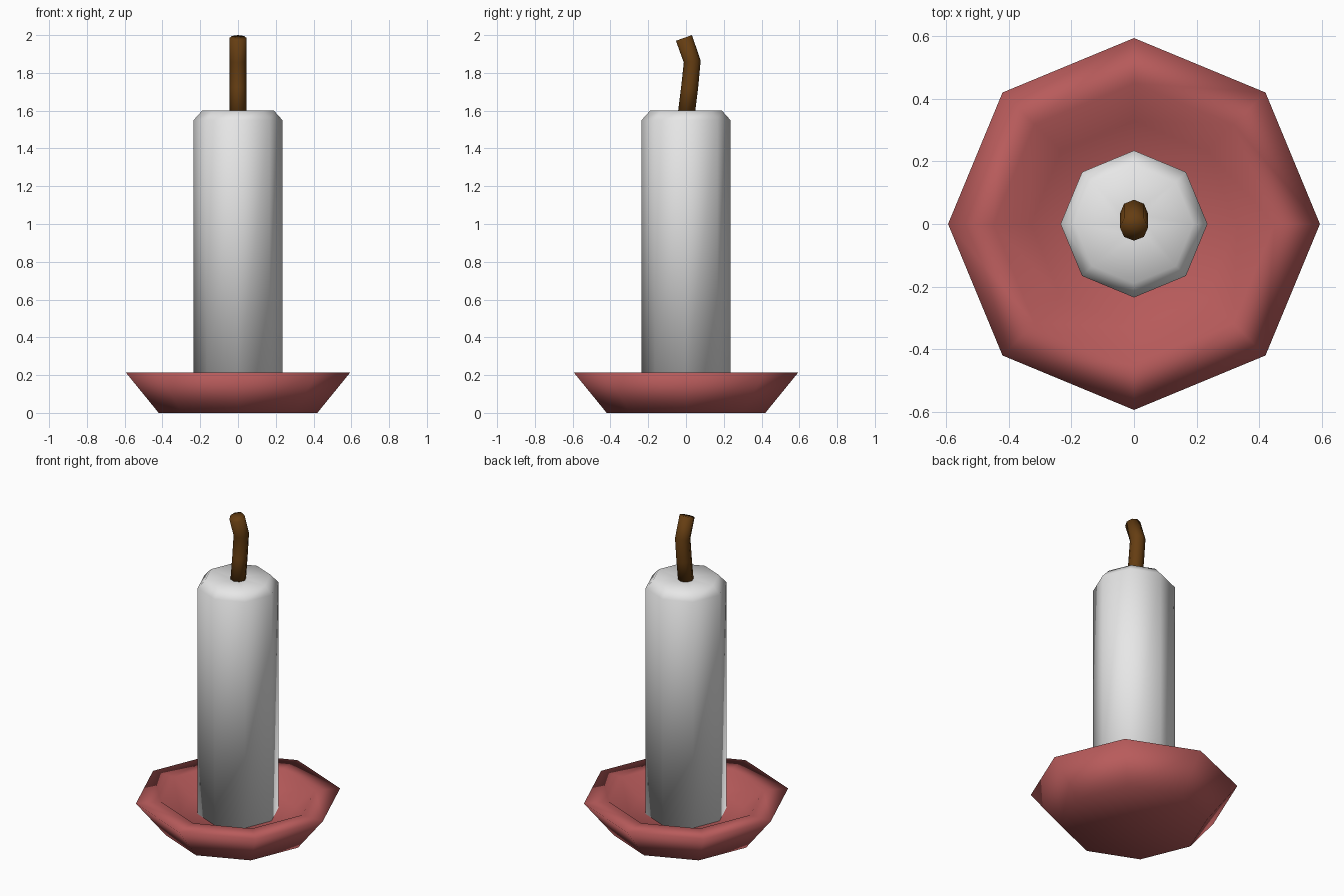
import bpy, bmesh, math
from mathutils import Vector

if "Cube" in bpy.data.objects:
    bpy.data.objects.remove(bpy.data.objects["Cube"])

SIDES = 8


def material(name, rgb):
    m = bpy.data.materials.new(name)
    m.diffuse_color = (*rgb, 1.0)
    m.use_nodes = True
    m.node_tree.nodes["Principled BSDF"].inputs["Base Color"].default_value = m.diffuse_color
    return m


def skin_rings(name, rings, mat, cap_start=True, cap_end=True):
    """Join successive rings of points into a smooth-shaded tube."""
    bm = bmesh.new()
    loops = [[bm.verts.new(p) for p in ring] for ring in rings]
    for a, b in zip(loops, loops[1:]):
        for i in range(SIDES):
            j = (i + 1) % SIDES
            bm.faces.new((a[i], a[j], b[j], b[i]))
    for use, loop in ((cap_start, loops[0]), (cap_end, loops[-1])):
        if use:
            face = bm.faces.new(loop)
            bmesh.ops.poke(bm, faces=[face])
    bmesh.ops.recalc_face_normals(bm, faces=bm.faces[:])
    for f in bm.faces:
        f.smooth = True
    me = bpy.data.meshes.new(name)
    bm.to_mesh(me)
    bm.free()
    me.materials.append(mat)
    ob = bpy.data.objects.new(name, me)
    bpy.context.collection.objects.link(ob)
    return ob


def ring(radius, z):
    return [Vector((radius * math.cos(2 * math.pi * i / SIDES),
                    radius * math.sin(2 * math.pi * i / SIDES), z))
            for i in range(SIDES)]


red = material("dish red", (0.48, 0.105, 0.105))
white = material("wax white", (0.8, 0.8, 0.8))
brown = material("wick brown", (0.13, 0.047, 0.006))

# Dish: flared outside, flat rim, sloping inner wall and shallow floor
skin_rings("dish", [ring(r, z) for r, z in
                    ((0.42, 0.0), (0.595, 0.215), (0.45, 0.215), (0.33, 0.12))], red)

# Candle: straight body with a bevelled top edge and slightly sunken top
skin_rings("candle", [ring(r, z) for r, z in
                      ((0.235, 0.11), (0.235, 1.55), (0.19, 1.6), (0.04, 1.59))], white)

# Wick: bent tube in the YZ plane, rings square to the path
path = [(0.0, 1.57), (0.019, 1.72), (0.033, 1.86), (-0.011, 1.985)]
rings = []
for k, (y, z) in enumerate(path):
    p, n = path[max(k - 1, 0)], path[min(k + 1, len(path) - 1)]
    t = Vector((0, n[0] - p[0], n[1] - p[1])).normalized()
    side = Vector((0, t.z, -t.y))
    rings.append([Vector((0, y, z)) + 0.045 * (Vector((math.cos(a), 0, 0)) + side * math.sin(a))
                  for a in (2 * math.pi * i / SIDES for i in range(SIDES))])
skin_rings("wick", rings, brown)
